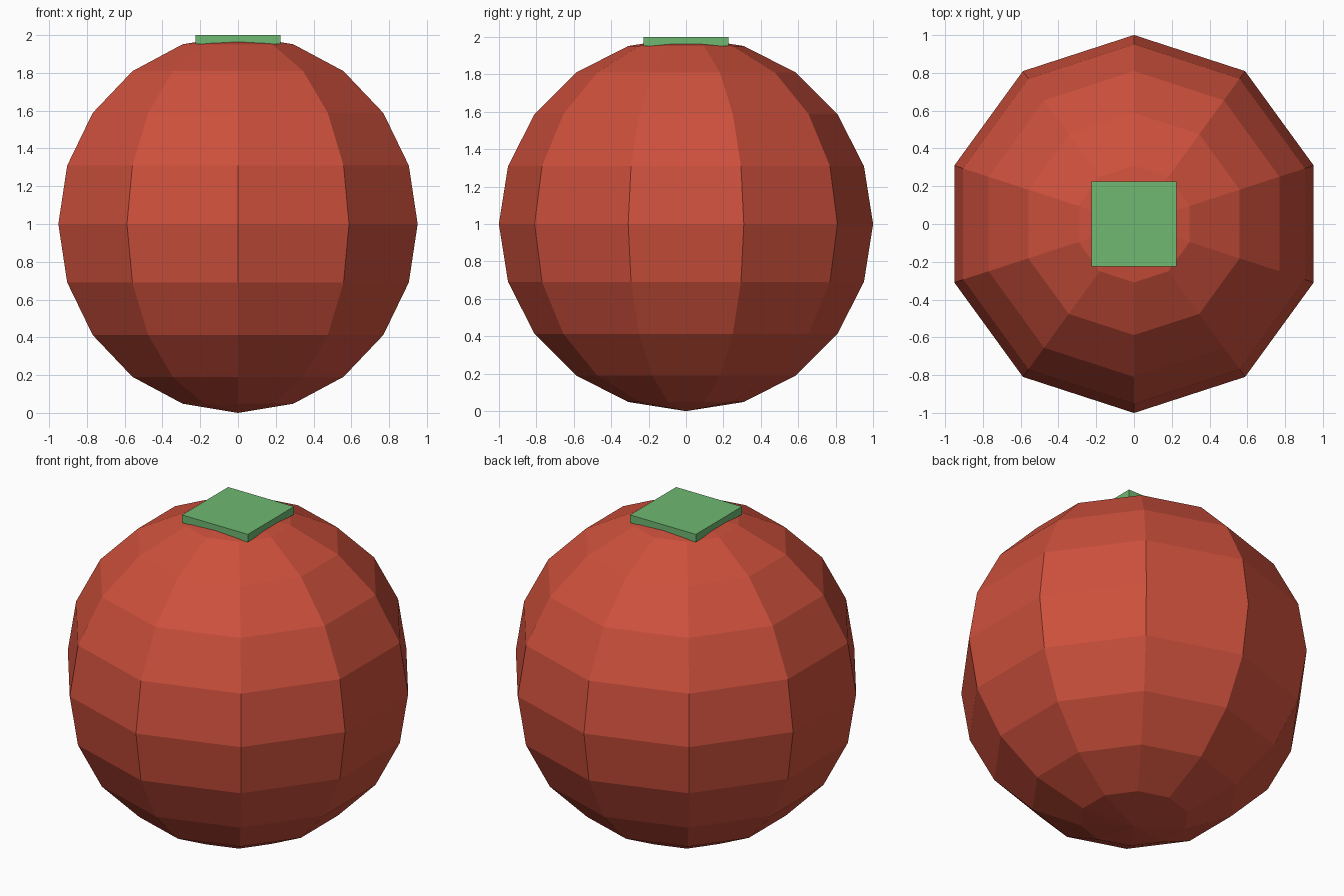
import bpy

if "Cube" in bpy.data.objects:
    bpy.data.objects.remove(bpy.data.objects["Cube"])


def colour(obj, name, rgb):
    mat = bpy.data.materials.new(name)
    mat.diffuse_color = (*rgb, 1.0)
    mat.use_nodes = True
    mat.node_tree.nodes["Principled BSDF"].inputs["Base Color"].default_value = mat.diffuse_color
    obj.data.materials.append(mat)


# Round faceted fruit body, with vertices on the front and back centre line
bpy.ops.mesh.primitive_uv_sphere_add(segments=10, ring_count=10, radius=1.0, location=(0, 0, 1))
body = bpy.context.object
body.name = "fruit_body"
colour(body, "red_skin", (0.61, 0.08, 0.045))

# Thin square cap on top
bpy.ops.mesh.primitive_cube_add(size=1.0, location=(0, 0, 1.976))
cap = bpy.context.object
cap.name = "leaf_cap"
cap.scale = (0.452, 0.452, 0.048)
colour(cap, "green_leaf", (0.16, 0.48, 0.17))
